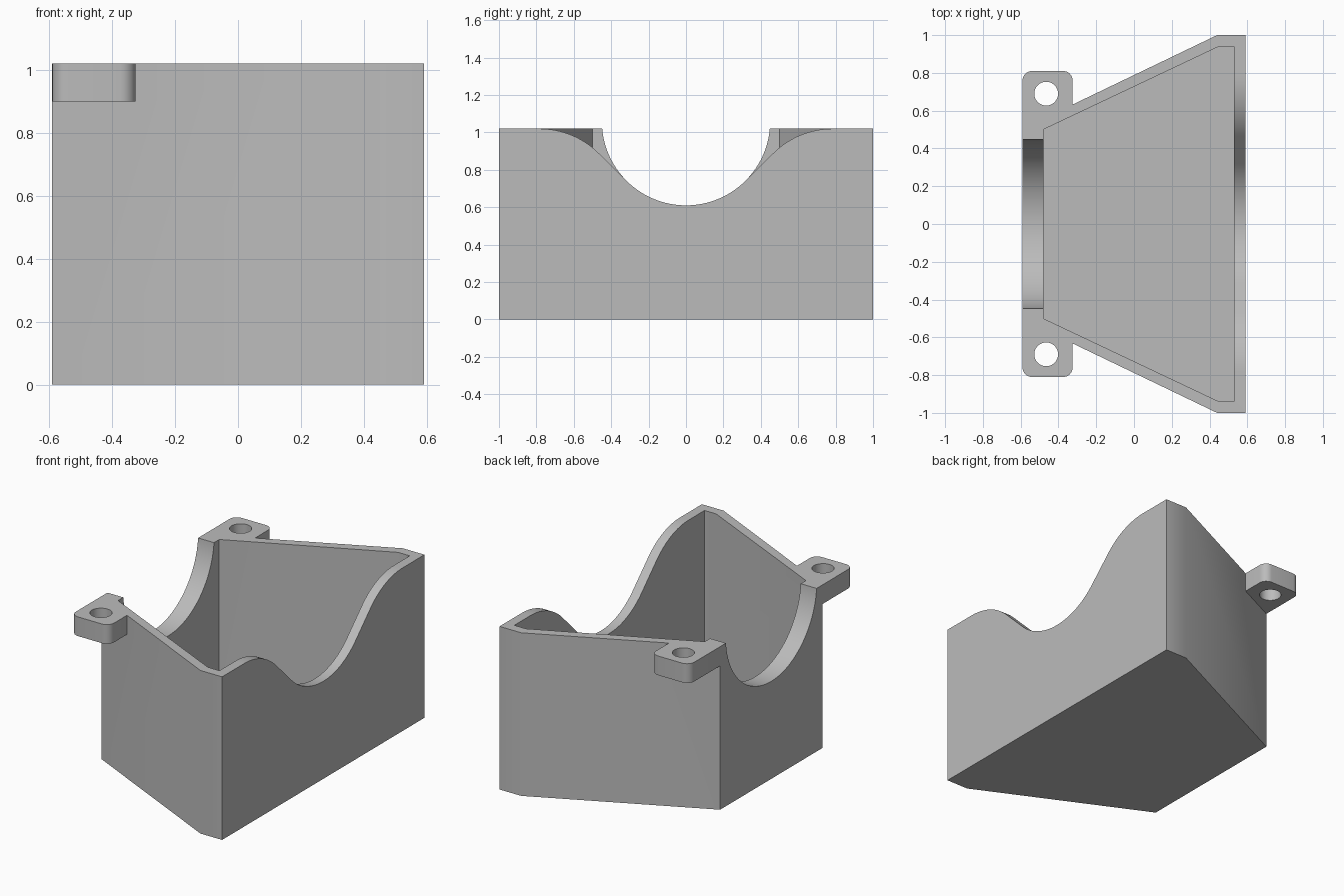
import bpy, bmesh
from math import sin, cos, pi, radians
from mathutils import Vector

if "Cube" in bpy.data.objects:
    bpy.data.objects.remove(bpy.data.objects["Cube"], do_unlink=True)

grey = bpy.data.materials.new("plain grey")
grey.use_nodes = True
colour = (0.5, 0.5, 0.5, 1)
grey.diffuse_color = colour
grey.node_tree.nodes["Principled BSDF"].inputs["Base Color"].default_value = colour

TOP, BACK, FRONT = 1.02, -0.59, 0.59     # rim height and the two end walls
R = 0.45                                 # radius of the cradle curves


def prism(name, points, axis, lo, hi):
    """Extrude a flat outline along z (points are x, y) or x (points are y, z)."""
    place = (lambda p, d: (p[0], p[1], d)) if axis == "z" else (lambda p, d: (d, p[0], p[1]))
    bm = bmesh.new()
    face = bm.faces.new([bm.verts.new(place(p, lo)) for p in points])
    out = bmesh.ops.extrude_face_region(bm, geom=[face])
    shift = Vector(place((0, 0), hi - lo))
    bmesh.ops.translate(bm, vec=shift,
                        verts=[v for v in out["geom"] if isinstance(v, bmesh.types.BMVert)])
    bmesh.ops.recalc_face_normals(bm, faces=bm.faces)
    mesh = bpy.data.meshes.new(name)
    bm.to_mesh(mesh)
    bm.free()
    mesh.materials.append(grey)
    obj = bpy.data.objects.new(name, mesh)
    bpy.context.collection.objects.link(obj)
    return obj


def arc(cx, cy, r, start, end, steps):
    angles = [radians(start + (end - start) * i / steps) for i in range(steps + 1)]
    return [(cx + r * cos(a), cy + r * sin(a)) for a in angles]


def mirrored(half):
    """Close a half outline by reflecting its second coordinate order."""
    return half + [(x, -y) for x, y in reversed(half)]


def combine(target, other, operation):
    mod = target.modifiers.new(operation, "BOOLEAN")
    mod.operation, mod.solver, mod.object = operation, "EXACT", other
    bpy.context.view_layer.objects.active = target
    bpy.ops.object.modifier_apply(modifier=mod.name)
    bpy.data.objects.remove(other, do_unlink=True)


# Tapered body
body = prism("cradle_box", mirrored([(BACK, 0.505), (0.44, 1), (FRONT, 1)]), "z", 0, TOP)

# Rounded mounting tabs
for side in (1, -1):
    outline = ([(BACK, 0.47), (-0.325, 0.47)] + arc(-0.375, 0.76, 0.05, 0, 90, 8)
               + arc(BACK + 0.05, 0.76, 0.05, 90, 180, 8))
    tab = prism("mounting_tab", [(x, y * side) for x, y in outline], "z", 0.9, TOP)
    combine(body, tab, "UNION")

# Hollow interior
cavity = prism("cavity", mirrored([(-0.48, 0.5), (0.45, 0.94), (0.53, 0.94)]), "z", 0.06, 1.3)
combine(body, cavity, "DIFFERENCE")

# Round cradle in the narrow wall
centre = TOP + 0.04
round_cut = prism("round_cut", arc(0, centre, R, 180, 360, 48), "x", -0.8, -0.4)
combine(body, round_cut, "DIFFERENCE")

# Flowing cradle in the wide wall: bottom arc easing into a rounded shoulder
right = arc(0, centre, R, 270, 315, 16) + arc(0.784, TOP - R, R, 135, 90, 16) + [(0.784, 1.3)]
left = [(-y, z) for y, z in reversed(right[1:])]
flow_cut = prism("flow_cut", left + right, "x", 0.5, 0.8)
combine(body, flow_cut, "DIFFERENCE")

# Screw holes
for side in (1, -1):
    hole = prism("screw_hole", arc(-0.465, 0.69 * side, 0.063, 0, 348.75, 31), "z", 0.8, 1.2)
    combine(body, hole, "DIFFERENCE")

bpy.ops.object.select_all(action="DESELECT")
body.select_set(True)
bpy.context.view_layer.objects.active = body
bpy.ops.object.shade_smooth_by_angle(angle=radians(30))
